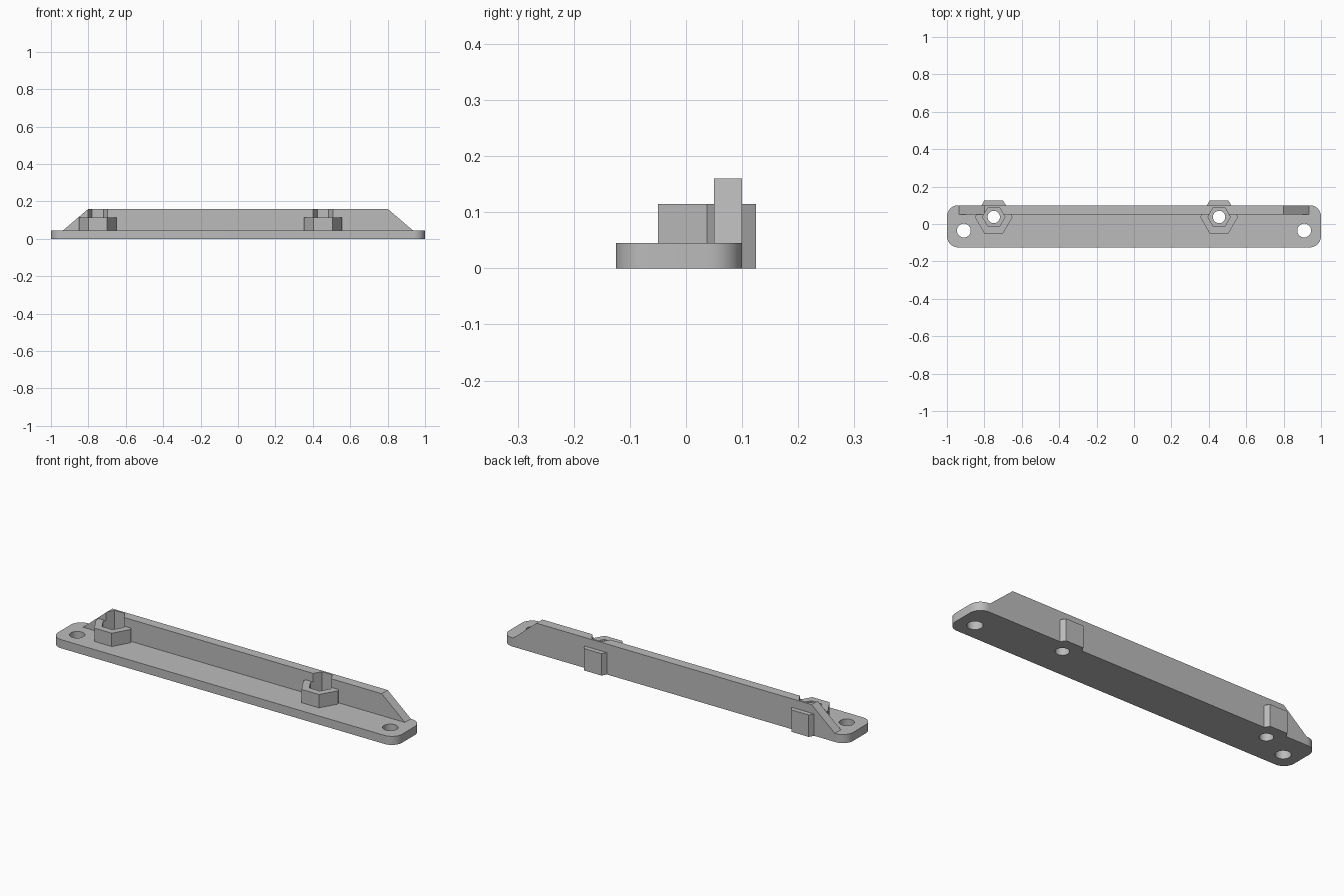
import bpy
import bmesh
import math

cube = bpy.data.objects.get("Cube")
if cube:
    bpy.data.objects.remove(cube, do_unlink=True)

# Single grey plastic
grey = bpy.data.materials.new("grey plastic")
grey.use_nodes = True
grey.diffuse_color = (0.5, 0.5, 0.5, 1)
grey.node_tree.nodes["Principled BSDF"].inputs["Base Color"].default_value = (0.5, 0.5, 0.5, 1)


def extrude(name, points, direction):
    """Solid made by sweeping a closed outline along a direction."""
    bm = bmesh.new()
    face = bm.faces.new([bm.verts.new(p) for p in points])
    swept = bmesh.ops.extrude_face_region(bm, geom=[face])["geom"]
    bmesh.ops.translate(bm, vec=direction,
                        verts=[v for v in swept if isinstance(v, bmesh.types.BMVert)])
    bmesh.ops.recalc_face_normals(bm, faces=bm.faces)
    mesh = bpy.data.meshes.new(name)
    bm.to_mesh(mesh)
    bm.free()
    mesh.materials.append(grey)
    obj = bpy.data.objects.new(name, mesh)
    bpy.context.collection.objects.link(obj)
    return obj


def prism(name, x, y, radius, sides, z0, z1):
    ring = [(x + radius * math.cos(math.tau * i / sides),
             y + radius * math.sin(math.tau * i / sides), z0) for i in range(sides)]
    return extrude(name, ring, (0, 0, z1 - z0))


def combine(target, tool, operation):
    """Boolean the tool into the target, then discard the tool."""
    mod = target.modifiers.new(operation.title(), "BOOLEAN")
    mod.operation = operation
    mod.solver = "EXACT"
    mod.object = tool
    bpy.context.view_layer.objects.active = target
    bpy.ops.object.modifier_apply(modifier=mod.name)
    bpy.data.objects.remove(tool, do_unlink=True)


PLATE_TOP, BOSS_TOP, WALL_TOP = 0.045, 0.115, 0.16
FRONT, BACK = -0.125, 0.10
CORNER, STEPS = 0.06, 10
BOSS_Y, BOSS_RADIUS = 0.0375, 0.101
BOSS_XS = (-0.75, 0.455)

# Base plate with rounded corners
outline = []
corners = [(1, BACK), (-1, BACK), (-1, FRONT), (1, FRONT)]
for q, (cx, cy) in enumerate(corners):
    mx = cx - math.copysign(CORNER, cx)
    my = cy - math.copysign(CORNER, cy)
    for i in range(STEPS + 1):
        a = (q + i / STEPS) * math.pi / 2
        outline.append((mx + CORNER * math.cos(a), my + CORNER * math.sin(a), 0))
bracket = extrude("mounting_bracket", outline, (0, 0, PLATE_TOP))

# Upright wall along the back with sloping ends
profile = [(-0.935, 0.02), (0.935, 0.02), (0.935, PLATE_TOP),
           (0.80, WALL_TOP), (-0.80, WALL_TOP), (-0.935, PLATE_TOP)]
wall = extrude("back_wall", [(x, 0.05, z) for x, z in profile], (0, BACK - 0.05, 0))
combine(bracket, wall, "UNION")

# Hexagonal nut bosses
for x in BOSS_XS:
    combine(bracket, prism("nut_boss", x, BOSS_Y, BOSS_RADIUS, 6, 0, BOSS_TOP), "UNION")

# Nut pockets and bolt holes
for x in BOSS_XS:
    combine(bracket, prism("nut_pocket", x, BOSS_Y, 0.06, 6, PLATE_TOP, 0.3), "DIFFERENCE")
    combine(bracket, prism("bolt_hole", x, BOSS_Y, 0.033, 32, -0.1, 0.3), "DIFFERENCE")

# Screw holes at both ends
for x in (-0.91, 0.91):
    combine(bracket, prism("screw_hole", x, -0.035, 0.037, 32, -0.1, 0.3), "DIFFERENCE")

# Smooth the round corners and holes, keep hard edges
bpy.ops.object.select_all(action="DESELECT")
bracket.select_set(True)
bpy.context.view_layer.objects.active = bracket
bpy.ops.object.shade_smooth_by_angle(angle=math.radians(25))
